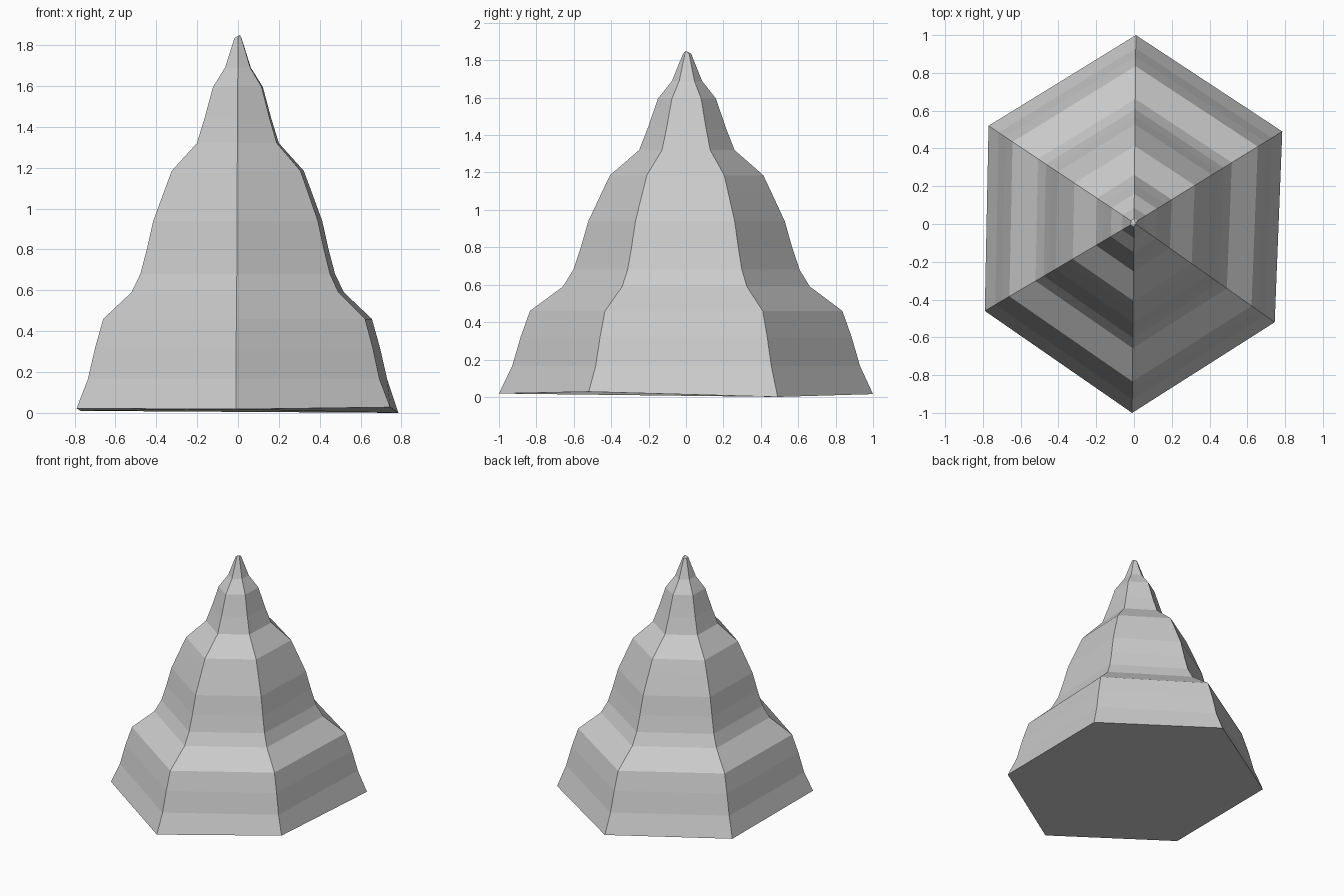
import bpy, bmesh

if "Cube" in bpy.data.objects:
    bpy.data.objects.remove(bpy.data.objects["Cube"])

# Slightly uneven hexagon corners at the foot: x, y, foot height
corners = [(0.785, 0.49, 0.0), (0.01, 1.0, 0.015), (-0.77, 0.52, 0.01),
           (-0.79, -0.46, 0.022), (-0.01, -1.0, 0.018), (0.745, -0.52, 0.028)]

# Stepped profile: radius factor, height
profile = [(1.0, None), (0.93, 0.165), (0.885, 0.32), (0.835, 0.46),
           (0.66, 0.59), (0.605, 0.68), (0.565, 0.80), (0.525, 0.94),
           (0.455, 1.09), (0.41, 1.185), (0.255, 1.32), (0.208, 1.44),
           (0.155, 1.595), (0.08, 1.69), (0.052, 1.76), (0.022, 1.835)]

bm = bmesh.new()
rings = []
for r, z in profile:
    rings.append([bm.verts.new((x * r, y * r + 0.006 * (1 - r), foot if z is None else z))
                  for x, y, foot in corners])

# Side bands
for low, high in zip(rings, rings[1:]):
    for i in range(6):
        j = (i + 1) % 6
        bm.faces.new((low[i], low[j], high[j], high[i]))

# Base cap and pointed tip
bm.faces.new(rings[0][::-1])
tip = bm.verts.new((0.01, 0.0, 1.85))
for i in range(6):
    bm.faces.new((rings[-1][i], rings[-1][(i + 1) % 6], tip))

bmesh.ops.recalc_face_normals(bm, faces=bm.faces[:])
mesh = bpy.data.meshes.new("hexagonal_spire")
bm.to_mesh(mesh)
bm.free()
spire = bpy.data.objects.new("hexagonal_spire", mesh)
bpy.context.collection.objects.link(spire)
